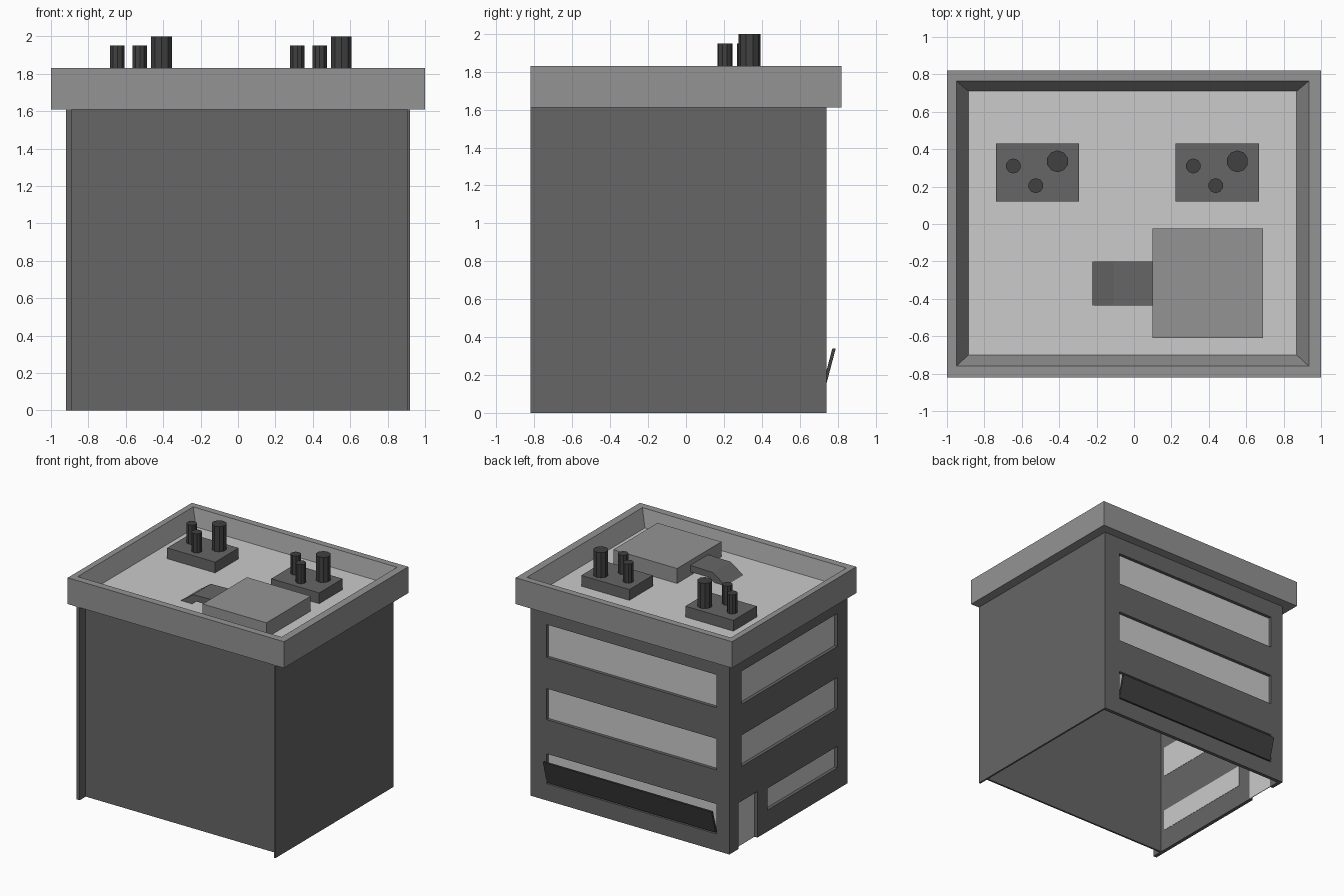
import bpy
import bmesh
from mathutils import Vector

cube = bpy.data.objects.get("Cube")
if cube:
    bpy.data.objects.remove(cube, do_unlink=True)


def material(name, v):
    m = bpy.data.materials.new(name)
    m.use_nodes = True
    m.diffuse_color = (v, v, v, 1)
    m.node_tree.nodes["Principled BSDF"].inputs["Base Color"].default_value = (v, v, v, 1)
    return m


LIGHT = material("light grey", 0.595)
MID = material("mid grey", 0.295)
WALL = material("wall grey", 0.133)
DARK = material("dark grey", 0.052)


def finish(name, bm, *mats):
    bmesh.ops.recalc_face_normals(bm, faces=bm.faces)
    mesh = bpy.data.meshes.new(name)
    bm.to_mesh(mesh)
    bm.free()
    for m in mats:
        mesh.materials.append(m)
    obj = bpy.data.objects.new(name, mesh)
    bpy.context.collection.objects.link(obj)
    return obj


def box(name, mat, x, y, z):
    """Box from (min, max) ranges."""
    bm = bmesh.new()
    bmesh.ops.create_cube(bm, size=1)
    for v in bm.verts:
        v.co = Vector([(a + b) / 2 + c * (b - a) for (a, b), c in zip((x, y, z), v.co)])
    return finish(name, bm, mat)


def prism(name, mat, points, offset):
    """Extrude a closed outline along an offset."""
    bm = bmesh.new()
    face = bm.faces.new([bm.verts.new(p) for p in points])
    ext = bmesh.ops.extrude_face_region(bm, geom=[face], use_keep_orig=True)
    moved = [g for g in ext["geom"] if isinstance(g, bmesh.types.BMVert)]
    bmesh.ops.translate(bm, verts=moved, vec=offset)
    return finish(name, bm, mat)


def pierced_wall(name, span, holes, place, inward):
    """Wall panel with rectangular openings (a0, a1, z0, z1), thickened inward."""
    cols = sorted({*span, *(h[0] for h in holes), *(h[1] for h in holes)})
    rows = sorted({0, WALL_TOP, *(h[2] for h in holes), *(h[3] for h in holes)})
    bm = bmesh.new()
    grid = {(a, z): bm.verts.new(place(a, z)) for a in cols for z in rows}
    for a0, a1 in zip(cols, cols[1:]):
        for z0, z1 in zip(rows, rows[1:]):
            a, z = (a0 + a1) / 2, (z0 + z1) / 2
            if not any(h[0] < a < h[1] and h[2] < z < h[3] for h in holes):
                bm.faces.new([grid[p] for p in ((a0, z0), (a1, z0), (a1, z1), (a0, z1))])
    bmesh.ops.delete(bm, geom=[v for v in bm.verts if not v.link_faces], context="VERTS")
    ext = bmesh.ops.extrude_face_region(bm, geom=bm.faces[:], use_keep_orig=True)
    moved = [g for g in ext["geom"] if isinstance(g, bmesh.types.BMVert)]
    bmesh.ops.translate(bm, verts=moved, vec=inward)
    return finish(name, bm, WALL)


WALL_TOP = 1.61
ROOF = 1.70
THICK = 0.03
HALF = 0.92
BACK = 0.74
FRONT = -0.82

# Plain front and left walls; the side walls run past the front wall
box("front_wall", WALL, (-HALF + 0.01, HALF - 0.01), (-BACK, -BACK + 0.015), (0, WALL_TOP))
box("left_wall", WALL, (HALF - 0.015, HALF), (FRONT, BACK), (0, WALL_TOP))

# Back wall with three window bands
bands = [(1.195, 1.47), (0.675, 0.935), (0.14, 0.39)]
back_holes = [(-0.80, 0.77, lo, hi) for lo, hi in bands]
pierced_wall("back_wall", (-HALF + THICK, HALF - 0.015), back_holes,
             lambda a, z: (a, BACK, z), (0, -THICK, 0))
for i, (a0, a1, z0, z1) in enumerate(back_holes):
    y = BACK - THICK
    box(f"back_window_{i + 1}", LIGHT, (a0, a1), (y - 0.002, y + 0.003), (z0, z1))

# Right wall with window bands and a door
side_holes = [(-0.685, 0.58, lo, hi) for lo, hi in bands[:2]]
side_holes += [(-0.685, 0.24, 0.18, 0.36), (0.37, 0.62, 0, 0.385)]
pierced_wall("right_wall", (FRONT, BACK), side_holes,
             lambda a, z: (-HALF, a, z), (THICK, 0, 0))
for i, (a0, a1, z0, z1) in enumerate(side_holes):
    x = -HALF + THICK
    name = "door" if z0 == 0 else f"side_window_{i + 1}"
    box(name, LIGHT, (x - 0.003, x + 0.002), (a0, a1), (z0, z1))

# Tilted awning across the lowest back window
prism("awning", DARK, [(-0.79, y, z) for y, z in
                       ((0.74, 0.15), (0.79, 0.34), (0.772, 0.34), (0.722, 0.15))],
      (1.56, 0, 0))

# Parapet with sloped inner sides and a sunken roof floor
bm = bmesh.new()
rings = []
for x0, x1, y0, y1, z in ((-1, 1, -0.82, 0.82, WALL_TOP), (-1, 1, -0.82, 0.82, 1.83),
                          (-0.95, 0.935, -0.76, 0.765, 1.83),
                          (-0.885, 0.87, -0.70, 0.71, ROOF)):
    rings.append([bm.verts.new(p) for p in
                  ((x0, y0, z), (x1, y0, z), (x1, y1, z), (x0, y1, z))])
bm.faces.new(rings[0])
for low, high in zip(rings, rings[1:]):
    for i in range(4):
        j = (i + 1) % 4
        bm.faces.new((low[i], low[j], high[j], high[i]))
bm.faces.new(rings[-1]).material_index = 1
finish("parapet_and_roof", bm, MID, LIGHT)

# Rooftop unit with its bent duct
box("roof_unit", MID, (0.10, 0.69), (-0.61, -0.025), (ROOF, 1.825))
prism("duct", WALL, [(x, -0.435, z) for x, z in
                     ((0.10, 1.785), (-0.11, 1.78), (-0.225, ROOF),
                      (-0.12, ROOF), (-0.08, 1.73), (0.10, 1.73))],
      (0, 0.235, 0))

# Two vent groups, each a plinth with three pipes
for side, cx in (("right", -0.517), ("left", 0.445)):
    box(f"{side}_vent_base", WALL, (cx - 0.222, cx + 0.222), (0.12, 0.43), (ROOF, 1.79))
    for i, (dx, y, r, top) in enumerate(((-0.128, 0.31, 0.04, 1.95),
                                         (-0.008, 0.205, 0.04, 1.95),
                                         (0.108, 0.335, 0.058, 2.0))):
        bpy.ops.mesh.primitive_cylinder_add(vertices=10, radius=r, depth=top - 1.78,
                                            location=(cx + dx, y, (top + 1.78) / 2))
        pipe = bpy.context.object
        pipe.name = f"{side}_vent_pipe_{i + 1}"
        pipe.data.materials.append(DARK)
